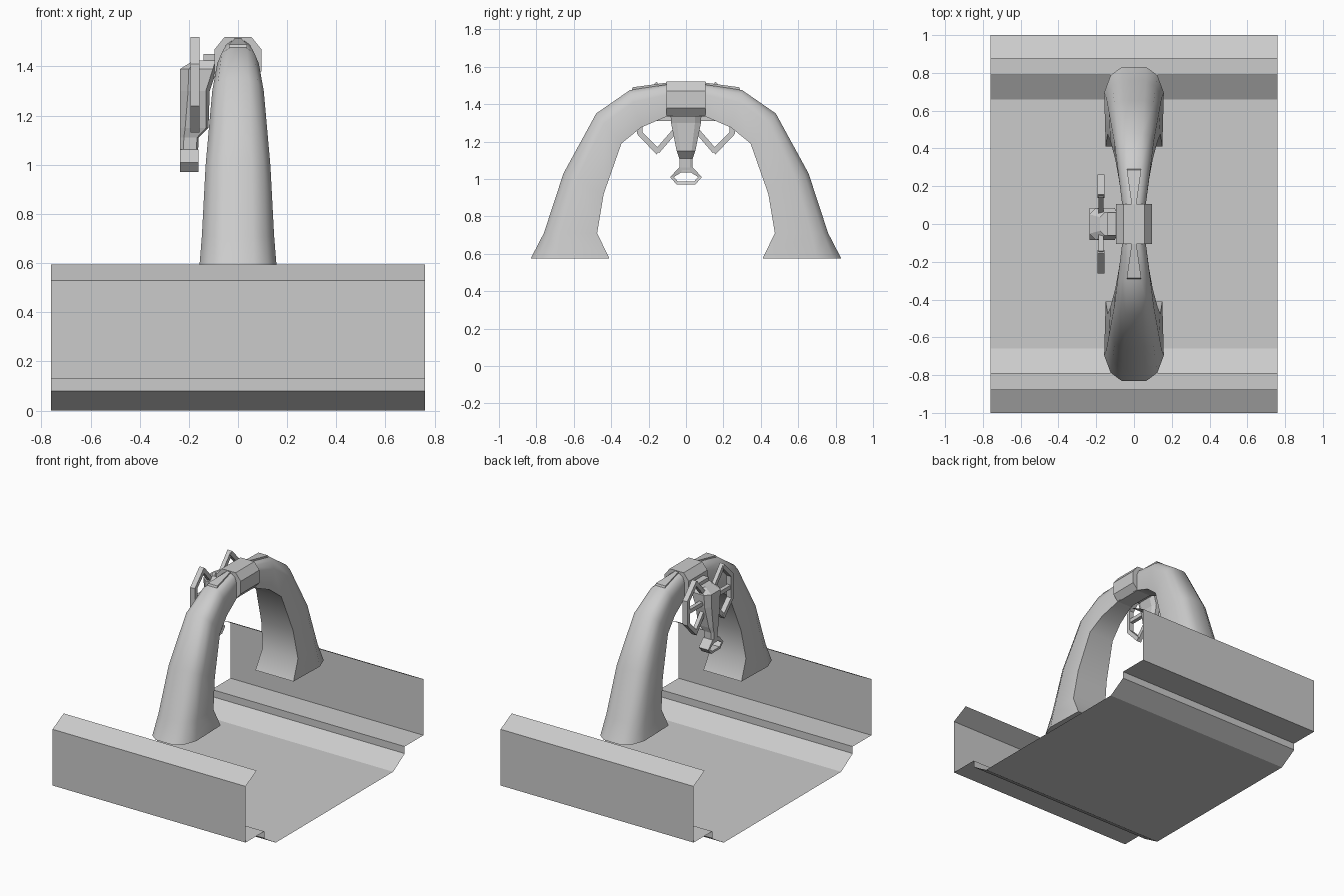
import bpy, bmesh, math

if "Cube" in bpy.data.objects:
    bpy.data.objects.remove(bpy.data.objects["Cube"])

CX, CZ = -0.175, 1.325   # yoke plane and yoke centre height


def make(name, verts, faces, recalc=True):
    me = bpy.data.meshes.new(name)
    me.from_pydata(verts, [], faces)
    if recalc:
        bm = bmesh.new()
        bm.from_mesh(me)
        bmesh.ops.recalc_face_normals(bm, faces=bm.faces)
        bm.to_mesh(me)
        bm.free()
    ob = bpy.data.objects.new(name, me)
    bpy.context.collection.objects.link(ob)
    return ob


def loft(name, rings, cap_start=True, cap_end=True, closed=False):
    n, m = len(rings[0]), len(rings)
    verts = [p for r in rings for p in r]
    faces = []
    for i in range(m if closed else m - 1):
        a, b = i * n, ((i + 1) % m) * n
        faces += [(a + j, a + (j + 1) % n, b + (j + 1) % n, b + j) for j in range(n)]
    if not closed:
        if cap_start:
            faces.append(tuple(range(n)))
        if cap_end:
            faces.append(tuple((m - 1) * n + j for j in range(n)))
    return make(name, verts, faces)


def prism(name, outline, x0, x1):
    """Extrude a y-z outline along x."""
    return loft(name, [[(x, y, z) for y, z in outline] for x in (x0, x1)])


def mirror_y(ob):
    mod = ob.modifiers.new("mirror", 'MIRROR')
    mod.use_axis = (False, True, False)
    mod.merge_threshold = 0.001
    return ob


def smooth(ob, angle):
    bpy.ops.object.select_all(action='DESELECT')
    bpy.context.view_layer.objects.active = ob
    ob.select_set(True)
    bpy.ops.object.shade_smooth_by_angle(angle=math.radians(angle))


# base tray: one open folded sheet
half = [(-1, .53), (-1, .13), (-.79, .13), (-.79, .08), (-.66, 0)]
half.insert(0, (-.875, .595))
prof = half + [(-y, z) for y, z in reversed(half)]
verts = [(x, y, z) for y, z in prof for x in (-.76, .76)]
faces = [(2 * i, 2 * i + 1, 2 * i + 3, 2 * i + 2) for i in range(len(prof) - 1)]
make("base_tray", verts, faces, recalc=False)

# arch: D-shaped section (flat inside, rounded outside) lofted to the crown
stations = [  # inner y, z, outer y, z, half width
    (-.41, .575, -.83, .575, .158),
    (-.475, .71, -.76, .71, .147),
    (-.44, .92, -.655, 1.03, .132),
    (-.345, 1.19, -.48, 1.35, .105),
    (-.24, 1.275, -.30, 1.475, .085),
    (-.10, 1.335, -.10, 1.505, .062),
    (0, 1.345, 0, 1.51, .06)]
dsec = [(.95, 0), (1, .68), (.78, .9), (.42, 1)]
dsec += [(-u, t) for u, t in reversed(dsec)]
rings = [[(u * w, iy + (oy - iy) * t, iz + (oz - iz) * t) for u, t in dsec]
         for iy, iz, oy, oz, w in stations]
arch = mirror_y(loft("arch", rings, cap_end=False))
smooth(arch, 40)

# octagonal collar at the crown
octo = [(.055, 1.52), (.095, 1.47), (.095, 1.38), (.055, 1.335)]
octo += [(-x, z) for x, z in reversed(octo)]
loft("crown_collar", [[(x, y, z) for x, z in octo] for y in (-.105, .105)])

# tapered ridge wedges beside the collar
mirror_y(loft("crown_wedge", [
    [(-.038, -.285, 1.49), (.038, -.285, 1.49), (.034, -.30, 1.45), (-.034, -.30, 1.45)],
    [(-.012, -.10, 1.515), (.012, -.10, 1.515), (.012, -.10, 1.46), (-.012, -.10, 1.46)]]))

# hanging control column: chamfered sections lofted downward
column = [  # z, outer x, inner x, half depth
    (1.425, -.18, -.08, .06),
    (1.39, -.235, -.085, .085),
    (1.30, -.235, -.115, .08),
    (1.15, -.235, -.12, .05),
    (1.11, -.235, -.16, .036),
    (1.04, -.235, -.163, .034)]
rings = []
for z, a, b, d in column:
    c = d * .4
    rings.append([(a, -d + c, z), (a + c, -d, z), (b - c / 2, -d, z), (b, -d + c, z),
                  (b, d - c, z), (b - c / 2, d, z), (a + c, d, z), (a, d - c, z)])
loft("control_column", rings)
prism("column_bracket", [(-.06, 1.36), (.06, 1.36), (.06, 1.45), (-.06, 1.45)], -.14, -.05)

# looped grip at the bottom of the column
outer = [(.035, 1.062), (.085, 1.01), (.05, .97)]
inner = [(.025, 1.035), (.065, 1.01), (.042, .985)]
outer += [(-y, z) for y, z in reversed(outer)]
inner += [(-y, z) for y, z in reversed(inner)]
loft("grip_loop", [[(-.235, *o), (-.16, *o), (-.165, *i), (-.235, *i)]
                   for o, i in zip(outer, inner)], closed=True)

# steering yoke: a rim sector and three spokes, mirrored
X0, X1 = CX - .018, CX + .018


def polar(r, deg):
    a = math.radians(deg)
    return (r * math.cos(a), CZ + r * math.sin(a))


angles = (-51, -18, 18, 51)
mirror_y(loft("yoke_rim", [[(x, *polar(r, a)) for x, r in
                           ((X0, .275 if abs(a) < 20 else .25), (X1, .275 if abs(a) < 20 else .25),
                            (X1, .245 if abs(a) < 20 else .22), (X0, .245 if abs(a) < 20 else .22))]
                          for a in angles]))
for label, a, r in (("lower", -49, .235), ("middle", 0, .245), ("upper", 49, .235)):
    t = math.radians(a)
    dy, dz = -math.sin(t) * .014, math.cos(t) * .014
    (y0, z0), (y1, z1) = polar(.04, a), polar(r, a)
    mirror_y(prism("yoke_spoke_" + label,
                   [(y0 - dy, z0 - dz), (y1 - dy, z1 - dz), (y1 + dy, z1 + dz), (y0 + dy, z0 + dz)],
                   X0 + .004, X1 - .004))
